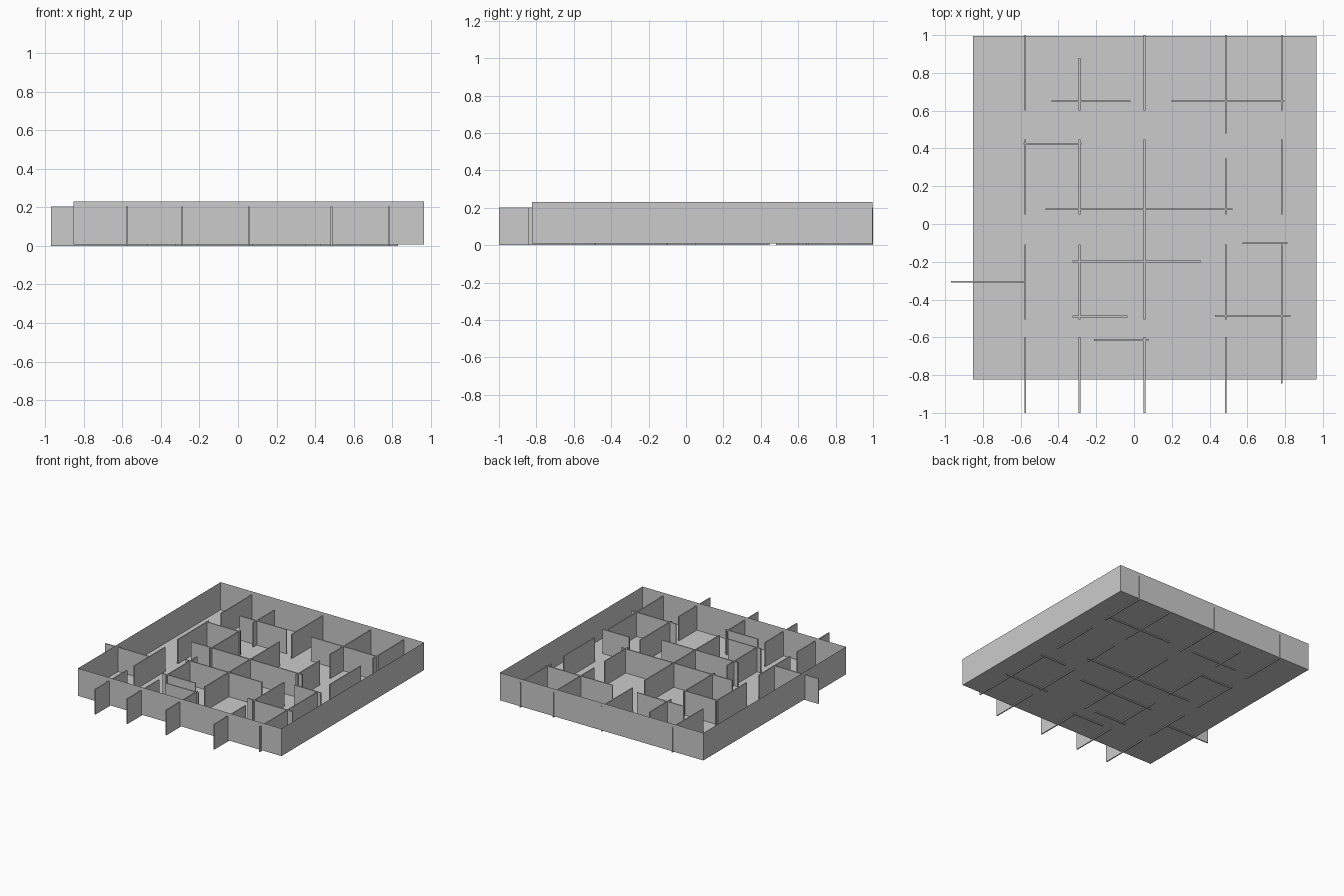
import bpy, bmesh

if "Cube" in bpy.data.objects:
    bpy.data.objects.remove(bpy.data.objects["Cube"])

T = 0.009      # divider thickness
H = 0.203      # divider height


def box(name, x0, x1, y0, y1, z0, z1, open_top=False):
    bm = bmesh.new()
    bmesh.ops.create_cube(bm, size=1)
    for v in bm.verts:
        v.co = (x1 if v.co.x > 0 else x0, y1 if v.co.y > 0 else y0, z1 if v.co.z > 0 else z0)
    if open_top:
        bm.normal_update()
        top = [f for f in bm.faces if f.normal.z > 0.9]
        bmesh.ops.delete(bm, geom=top, context='FACES_ONLY')
    me = bpy.data.meshes.new(name)
    bm.to_mesh(me)
    bm.free()
    ob = bpy.data.objects.new(name, me)
    bpy.context.collection.objects.link(ob)
    return ob


# open tray: floor and four paper-thin walls
box("tray", -0.852, 0.965, -0.824, 0.996, 0.008, 0.23, open_top=True)

# dividers running front to back: x -> list of (y start, y end)
back, upper, lower, front = (0.602, 1.0), (0.05, 0.447), (-0.505, -0.108), (-1.0, -0.597)
lengthwise = {
    -0.575: [back, upper, lower, front],
    -0.289: [(0.602, 0.878), upper, lower, front],
    0.056: [back, (-0.505, 0.447), front],
    0.485: [(0.48, 1.0), (0.05, 0.348), lower, front],
    0.782: [back, upper, (-0.845, -0.108)],
}
for x, spans in lengthwise.items():
    for a, b in spans:
        box("lengthwise_divider", x - T / 2, x + T / 2, a, b, 0, H)

# dividers running left to right: (y, x start, x end)
for y, a, b in [
    (0.65, -0.437, -0.019), (0.65, 0.199, 0.797),
    (0.425, -0.585, -0.278), (0.078, -0.469, 0.522),
    (-0.102, 0.575, 0.813), (-0.198, -0.326, 0.352),
    (-0.306, -0.97, -0.575), (-0.49, -0.326, -0.034),
    (-0.486, 0.428, 0.829), (-0.614, -0.213, 0.077),
]:
    box("crosswise_divider", a, b, y - T / 2, y + T / 2, 0, H)
